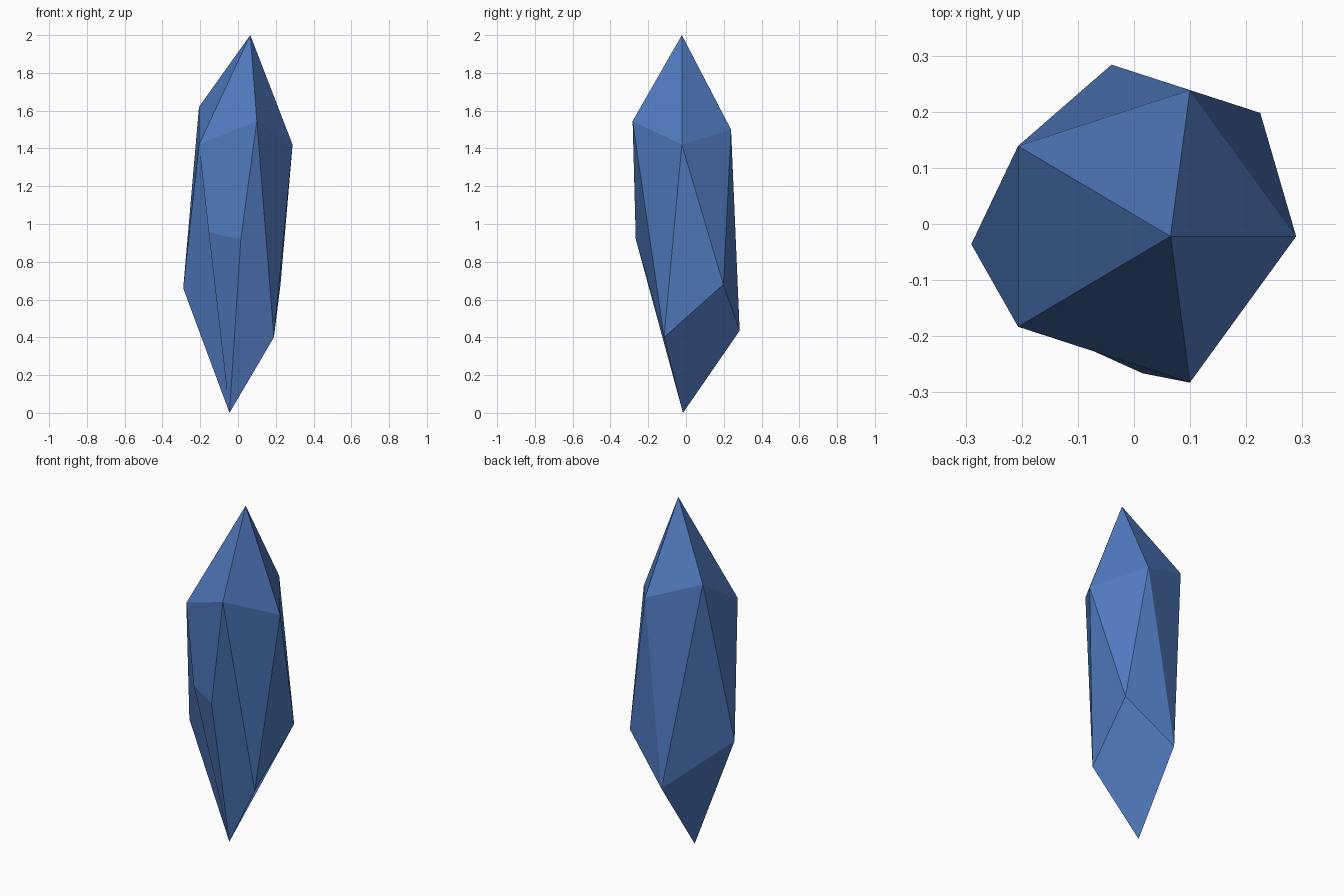
import bpy
import bmesh
from math import cos, sin, tau

if "Cube" in bpy.data.objects:
    bpy.data.objects.remove(bpy.data.objects["Cube"])

# Upper shoulder: regular pentagon with uneven heights
shoulder_heights = [1.42, 1.50, 1.62, 1.42, 1.545]
shoulder = [(0.015 + 0.274 * cos(tau * i / 5), -0.022 + 0.274 * sin(tau * i / 5), z)
            for i, z in enumerate(shoulder_heights)]

# Lower belt: six irregular corners
belt = [(0.225, 0.198, 0.68), (-0.04, 0.284, 0.435), (-0.29, -0.036, 0.66),
        (-0.155, -0.189, 0.955), (0.015, -0.266, 0.92), (0.19, -0.116, 0.40)]

# Off-centre tips
tips = [(0.065, -0.022, 2.0), (-0.045, -0.016, 0.0)]

# Faceted crystal skin wrapped around the corners
bm = bmesh.new()
verts = [bm.verts.new(p) for p in shoulder + belt + tips]
bmesh.ops.convex_hull(bm, input=bm.verts[:])

# Merge neighbouring triangles into the broad facets around the lower tip
s, b, tip = verts[:5], verts[5:11], verts[12]
seams = [(b[4], b[5]), (b[0], tip),                          # right and back tip facets
         (b[2], b[3]), (b[2], b[4]), (b[3], tip),            # left tip facet
         (s[3], b[4]), (s[4], b[3])]                         # front chip
edges = [e for e in (bm.edges.get(pair) for pair in seams) if e]
bmesh.ops.dissolve_edges(bm, edges=edges, use_verts=False)
bmesh.ops.recalc_face_normals(bm, faces=bm.faces[:])
mesh = bpy.data.meshes.new("crystal_shard")
bm.to_mesh(mesh)
bm.free()

crystal = bpy.data.objects.new("crystal_shard", mesh)
bpy.context.collection.objects.link(crystal)

# Blue crystal colour
blue = bpy.data.materials.new("crystal_blue")
blue.diffuse_color = (0.08, 0.195, 0.52, 1.0)
blue.use_nodes = True
blue.node_tree.nodes["Principled BSDF"].inputs["Base Color"].default_value = blue.diffuse_color
mesh.materials.append(blue)
